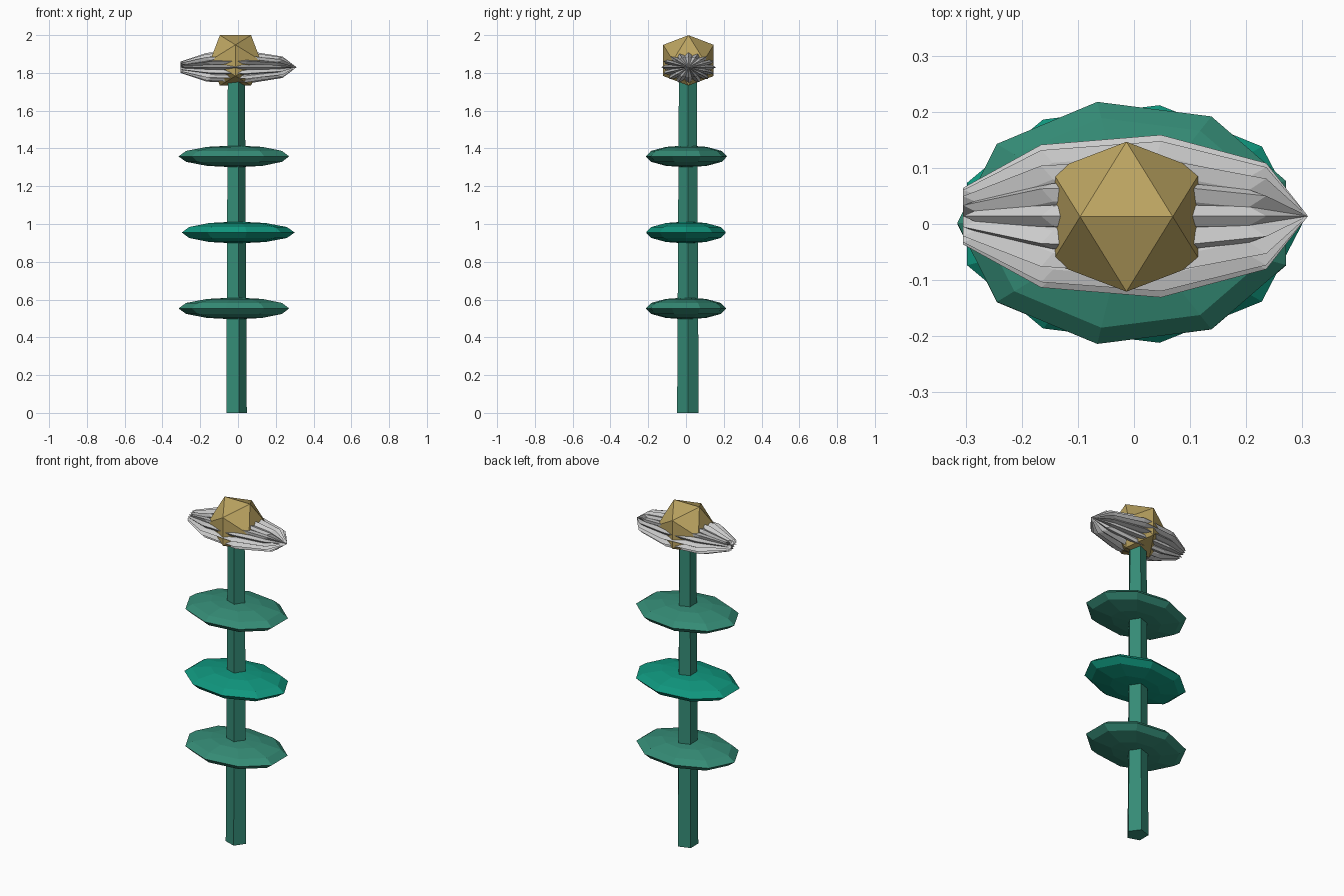
import bpy, bmesh, math
from mathutils import Matrix, Vector

if "Cube" in bpy.data.objects:
    bpy.data.objects.remove(bpy.data.objects["Cube"])


def material(name, rgb):
    m = bpy.data.materials.new(name)
    m.diffuse_color = (*rgb, 1)
    m.use_nodes = True
    m.node_tree.nodes["Principled BSDF"].inputs["Base Color"].default_value = m.diffuse_color
    return m


def finish(bm, name, mat=None):
    bmesh.ops.recalc_face_normals(bm, faces=bm.faces[:])
    me = bpy.data.meshes.new(name)
    bm.to_mesh(me)
    bm.free()
    ob = bpy.data.objects.new(name, me)
    bpy.context.collection.objects.link(ob)
    if mat:
        me.materials.append(mat)
    return ob


def lens(name, centre, size, flip=False, thin=1.0, roll=0.0, mat=None):
    """Nine-sided low-poly ball, thinned, rolled about x, then scaled to size."""
    bm = bmesh.new()
    bmesh.ops.create_uvsphere(bm, u_segments=9, v_segments=6, radius=1)
    # put one corner of the outline on the x axis
    rim = max((v.co for v in bm.verts if abs(v.co.z) < 1e-4), key=lambda c: c.x)
    turn = -math.atan2(rim.y, rim.x) + (math.pi if flip else 0)
    mx = (Matrix.Translation(centre) @ Matrix.Diagonal((*size, 1))
          @ Matrix.Rotation(roll, 4, 'X') @ Matrix.Diagonal((1, 1, thin, 1))
          @ Matrix.Rotation(turn, 4, 'Z'))
    bm.transform(mx)
    return finish(bm, name, mat)


green = material("stem_green", (0.035, 0.26, 0.18))
bright = material("leaf_green", (0.005, 0.31, 0.21))
gold = material("gold", (0.5, 0.37, 0.12))

# Stem: tapered five-sided column
bm = bmesh.new()
bmesh.ops.create_cone(bm, cap_ends=True, segments=5, radius1=0.06, radius2=0.05, depth=1.78)
corner = max((v.co for v in bm.verts if v.co.z < 0), key=lambda c: c.x)
turn = -math.atan2(corner.y, corner.x)
bm.transform(Matrix.Translation((-0.0135, 0.01, 0.89)) @ Matrix.Rotation(turn, 4, 'Z'))
finish(bm, "stem", green)

# Leaves: three flat lenses, the middle one turned around
lens("lower_leaf", (-0.013, 0.0, 0.553), (0.302, 0.217, 0.058), True, mat=green)
lens("middle_leaf", (-0.008, 0.0, 0.955), (0.308, 0.215, 0.058), mat=bright)
lens("upper_leaf", (-0.013, 0.002, 1.358), (0.302, 0.219, 0.058), True, mat=green)

# Petals: thin lenses rolled around the long axis
COUNT = 8
for i in range(COUNT):
    lens(f"petal_{i + 1}", (-0.007, 0.014, 1.83), (0.317, 0.147, 0.088),
         thin=0.24, roll=math.pi * i / COUNT)

# Flower centre: icosahedron with an edge along x on top
bm = bmesh.new()
t = (1 + math.sqrt(5)) / 2
k = 0.157 / math.sqrt(1 + t * t)
for a in (-1, 1):
    for b in (-1, 1):
        for co in ((a, 0, b * t), (0, a * t, b), (a * t, b, 0)):
            bm.verts.new(Vector(co) * k + Vector((-0.0135, 0.013, 1.866)))
bmesh.ops.convex_hull(bm, input=bm.verts[:])
finish(bm, "flower_centre", gold)
